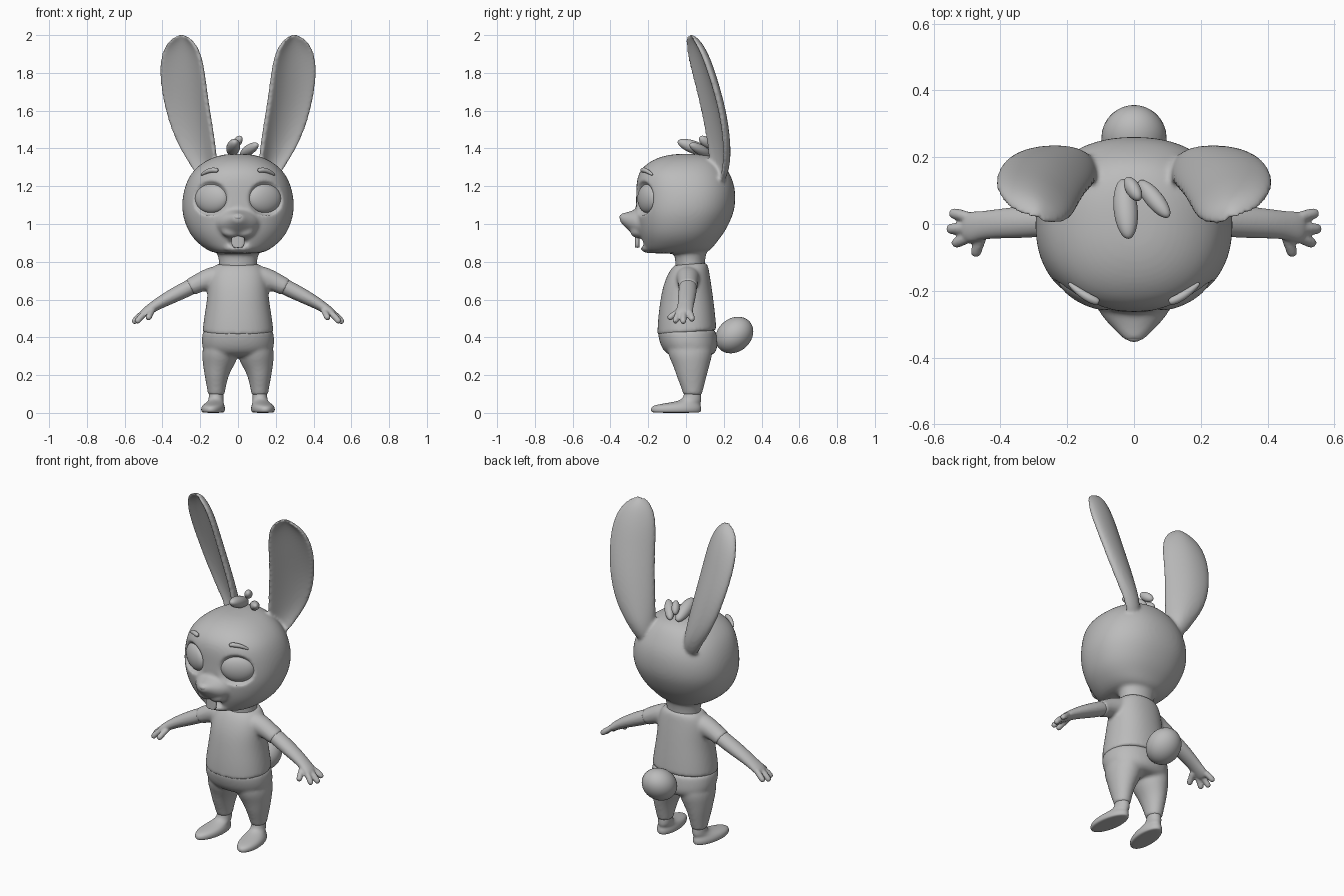
import bpy, bmesh
from math import sin, cos, pi, copysign
from mathutils import Vector, Matrix, Euler

cube = bpy.data.objects.get("Cube")
if cube:
    bpy.data.objects.remove(cube, do_unlink=True)

grey = bpy.data.materials.new("plain_grey")
grey.use_nodes = True
grey.diffuse_color = (0.5, 0.5, 0.5, 1)
grey.node_tree.nodes["Principled BSDF"].inputs["Base Color"].default_value = (0.5, 0.5, 0.5, 1)
SIDES = (1, -1)


def ring(c, u, v, n=24, power=2.0):
    """Superellipse of points around c with half axes u and v."""
    c, u, v = Vector(c), Vector(u) * 1.01, Vector(v) * 1.01
    pts = []
    for i in range(n):
        a = 2 * pi * i / n
        ca, sa = cos(a), sin(a)
        pts.append(c + u * copysign(abs(ca) ** (2 / power), ca) + v * copysign(abs(sa) ** (2 / power), sa))
    return pts


def loft(bm, rings):
    """Closed skin through rings of equal point count."""
    rows = [[bm.verts.new(p) for p in r] for r in rings]
    n = len(rows[0])
    for a, b in zip(rows, rows[1:]):
        for i in range(n):
            bm.faces.new((a[i], a[(i + 1) % n], b[(i + 1) % n], b[i]))
    bm.faces.new(rows[0][::-1])
    bm.faces.new(rows[-1])


def upright(bm, rows, power=2.0, tilt=0.0):
    """Loft of level rings given as (z, x, y, half width, half depth)."""
    loft(bm, [ring((x, y, z), (rx, 0, 0), (0, ry, tilt * ry), power=power) for z, x, y, rx, ry in rows])


def tube(bm, pts, radii):
    """Round-ended tube along a path."""
    pts = [Vector(p) for p in pts]
    d0, d1 = (pts[1] - pts[0]).normalized(), (pts[-1] - pts[-2]).normalized()
    pts = [pts[0] - d0 * radii[0] * 0.6] + pts + [pts[-1] + d1 * radii[-1] * 0.6]
    radii = [radii[0] * 0.6] + list(radii) + [radii[-1] * 0.6]
    rings = []
    for i, (p, r) in enumerate(zip(pts, radii)):
        t = (pts[min(i + 1, len(pts) - 1)] - pts[max(i - 1, 0)]).normalized()
        u = t.cross(Vector((0, 0.3, 1))).normalized()
        rings.append(ring(p, u * r, t.cross(u) * r, n=10))
    loft(bm, rings)


def ball(bm, c, r, rot=(0, 0, 0)):
    m = Matrix.Translation(c) @ Euler(rot).to_matrix().to_4x4() @ Matrix.Diagonal((*r, 1))
    bmesh.ops.create_uvsphere(bm, u_segments=32, v_segments=20, radius=1, matrix=m)


def finish(name, bm, subsurf=0, voxel=0, smooth=0, cutter=None):
    """Turn the bmesh into a smooth object, fusing its parts when voxel is set."""
    bmesh.ops.recalc_face_normals(bm, faces=bm.faces)
    me = bpy.data.meshes.new(name)
    bm.to_mesh(me)
    bm.free()
    ob = bpy.data.objects.new(name, me)
    bpy.context.collection.objects.link(ob)

    def fuse():
        mod = ob.modifiers.new("fuse", "REMESH")
        mod.mode, mod.voxel_size, mod.use_smooth_shade = "VOXEL", voxel, True

    if subsurf:
        mod = ob.modifiers.new("rounding", "SUBSURF")
        mod.levels = mod.render_levels = subsurf
    if voxel:
        fuse()
    if cutter:
        mod = ob.modifiers.new("cut", "BOOLEAN")
        mod.operation, mod.object, mod.solver = "DIFFERENCE", cutter, "EXACT"
        fuse()
    if smooth:
        mod = ob.modifiers.new("soften", "SMOOTH")
        mod.factor, mod.iterations = 0.5, smooth
    if cutter:
        graph = bpy.context.evaluated_depsgraph_get()
        baked = bpy.data.meshes.new_from_object(ob.evaluated_get(graph))
        ob.modifiers.clear()
        ob.data = baked
        bpy.data.objects.remove(cutter, do_unlink=True)
    ob.data.materials.clear()
    ob.data.materials.append(grey)
    ob.data.shade_smooth()
    return ob


# Head: skull, neck, pointed muzzle and ears fused, with eye sockets and an open mouth
bm = bmesh.new()
skull = [(.842, -.055, .10, .13), (.855, -.045, .155, .172), (.90, -.036, .215, .195), (.95, -.025, .257, .225),
         (1.02, -.013, .286, .25), (1.08, -.004, .297, .262), (1.15, 0, .293, .263), (1.22, -.005, .274, .258),
         (1.28, -.012, .241, .236), (1.33, -.003, .182, .193), (1.36, .01, .115, .135), (1.372, .01, .05, .06)]
upright(bm, [(z, 0, y, rx, ry) for z, y, rx, ry in skull], power=2.25)
upright(bm, [(z, 0, .022, r, r * .78) for z, r in ((.73, .1), (.78, .1), (.82, .102), (.86, .115), (.9, .12))])
muzzle = [(-.17, 1.0, .155, .105), (-.25, 1.008, .113, .078), (-.29, 1.01, .086, .058), (-.322, 1.022, .053, .038),
          (-.344, 1.03, .033, .025), (-.352, 1.032, .018, .014)]
loft(bm, [ring((0, y, z), (rx, 0, 0), (0, 0, rz)) for y, z, rx, rz in muzzle])
ball(bm, (0, -.188, .875), (.085, .055, .03))
for s in SIDES:
    ball(bm, (s * .04, -.25, .958), (.05, .045, .032), (0, s * -.2, 0))

# Ear cross-section: (across, depth) with a rolled rim and a hollow front
section = [(-1, .004), (-.89, -.018), (-.72, -.004), (-.35, .014), (0, .018), (.35, .014), (.72, -.004),
           (.89, -.018), (1, .004), (.8, .034), (.4, .056), (0, .064), (-.4, .056), (-.8, .034)]
# Ear stations: z, inner edge x y, outer edge x y, depth scale
ear = [(1.2, .11, .13, .19, .18, .7), (1.3, .11, .132, .245, .21, 1), (1.4, .117, .122, .31, .215, 1),
       (1.5, .13, .105, .355, .208, 1), (1.62, .15, .082, .392, .187, 1), (1.75, .167, .05, .415, .15, 1),
       (1.85, .181, .025, .417, .115, 1), (1.92, .202, .01, .4, .085, .9), (1.965, .232, .004, .372, .055, .8),
       (1.992, .265, .004, .338, .03, .6), (2.004, .288, .008, .315, .02, .3)]
for s in SIDES:
    rings = []
    for z, ix, iy, ox, oy, k in ear:
        a, b = Vector((ix, iy, z)), Vector((ox, oy, z))
        half = (b - a) / 2
        back = Vector((-half.y, half.x, 0)).normalized()
        pts = [(a + b) / 2 + half * u * 1.03 + back * d * k for u, d in section]
        rings.append([Vector((s * p.x, p.y, p.z)) for p in pts])
    loft(bm, rings)

hollows = bmesh.new()
ball(hollows, (0, -.285, .9), (.078, .085, .03))
for s in SIDES:
    ball(hollows, (s * .146, -.226, 1.135), (.108, .03, .09), (0, 0, s * .47))
cutter = finish("face_cutter", hollows)
cutter.hide_render = True
finish("head", bm, subsurf=2, voxel=.008, smooth=6, cutter=cutter)

# Nose and front teeth
bm = bmesh.new()
ball(bm, (0, -.337, 1.036), (.025, .016, .015), (.3, 0, 0))
finish("nose", bm)
bm = bmesh.new()
upright(bm, [(z, 0, -.258, r, .012) for z, r in ((.874, .02), (.88, .03), (.9, .036), (.94, .034), (.95, .03))], power=3)
finish("front_teeth", bm, subsurf=2)

# Eyes and eyebrows
for s, side in zip(SIDES, ("left", "right")):
    bm = bmesh.new()
    ball(bm, (s * .14, -.2, 1.135), (.096, .042, .078), (0, 0, s * .47))
    finish(side + "_eye", bm)
    bm = bmesh.new()
    tube(bm, [(s * .112, -.232, 1.284), (s * .135, -.222, 1.287), (s * .165, -.203, 1.279), (s * .192, -.18, 1.262)],
         (.013, .014, .012, .007))
    finish(side + "_eyebrow", bm, subsurf=2)

# Hair tuft of three locks
locks = [((-.025, .045, 1.405), (.036, .095, .034), (-.35, 0, .1)),
         ((.06, .075, 1.394), (.027, .075, .027), (-.4, .2, .6)),
         ((-.003, .105, 1.435), (.022, .045, .025), (-.6, .2, .4))]
bm = bmesh.new()
for c, r, rot in locks:
    ball(bm, c, r, rot)
finish("hair_tuft", bm)

# Shirt with short sleeves
bm = bmesh.new()
upright(bm, [(.42, 0, .005, .187, .156), (.43, 0, .005, .188, .156), (.5, 0, .003, .18, .152),
             (.6, 0, .003, .163, .14), (.68, 0, .005, .158, .127)] +
        [(.74, 0, .012, .148, .11), (.77, 0, .019, .13, .098), (.785, 0, .022, .115, .086), (.79, 0, .022, .106, .08)],
        power=2.2, tilt=.08)
for s in SIDES:
    loft(bm, [ring((s * x, .01, z), (s * .47 * r, 0, .88 * r), (0, w, 0))
              for x, z, r, w in ((.06, .72, .07, .07), (.12, .714, .066, .065), (.17, .702, .056, .056),
                                 (.22, .682, .048, .052), (.25, .666, .047, .052), (.258, .662, .045, .05))])
finish("shirt", bm, subsurf=2, voxel=.01, smooth=4)

# Arms with three fingers and a thumb
fingers = [((.49, .018, .535), (.52, .028, .515), (.542, .032, .495)),
           ((.5, -.012, .53), (.53, -.014, .505), (.55, -.015, .482)),
           ((.49, -.038, .53), (.518, -.05, .505), (.533, -.057, .485)),
           ((.455, -.035, .54), (.467, -.065, .52), (.474, -.087, .503))]
for s, side in zip(SIDES, ("left", "right")):
    bm = bmesh.new()
    loft(bm, [ring((s * x, y, z), (s * .45 * r, 0, .89 * r), (0, w, 0))
              for x, y, z, r, w in ((.2, .01, .692, .04, .045), (.25, .01, .667, .042, .047), (.3, .008, .642, .041, .048),
                                    (.36, .004, .612, .037, .047), (.42, 0, .58, .031, .043), (.46, -.005, .554, .027, .043),
                                    (.49, -.01, .534, .024, .048), (.515, -.012, .516, .017, .04))])
    for path in fingers:
        tube(bm, [(s * x, y, z) for x, y, z in path], (.018, .017, .018))
    finish(side + "_arm", bm, subsurf=2, voxel=.006, smooth=4)

# Trousers
bm = bmesh.new()
upright(bm, [(.45, 0, .004, .177, .148), (.425, 0, .005, .188, .155), (.38, 0, .012, .192, .153), (.34, 0, .02, .188, .146),
             (.31, 0, .025, .17, .125), (.295, 0, .025, .13, .08)], power=2.2)
for s in SIDES:
    upright(bm, [(z, s * x, y, rx, ry) for z, x, y, rx, ry in
                 ((.38, .094, .02, .088, .12), (.31, .094, .022, .097, .118), (.27, .099, .026, .088, .103),
                  (.23, .108, .029, .074, .089), (.19, .114, .03, .061, .078), (.13, .115, .034, .049, .058),
                  (.1, .115, .035, .044, .05), (.092, .115, .035, .043, .049))])
finish("trousers", bm, subsurf=2, voxel=.01, smooth=5)

# Feet, turned out a little
for s, side in zip(SIDES, ("left", "right")):
    bm = bmesh.new()
    loft(bm, [ring((s * x, y, z), (s * rx, rx * .12, 0), (-s * ry * .12, ry, 0)) for z, x, y, rx, ry in
              ((0, .132, -.052, .05, .12), (.006, .132, -.053, .06, .132), (.026, .132, -.053, .062, .134),
               (.042, .13, -.047, .055, .122), (.053, .123, -.008, .045, .084), (.066, .117, .028, .039, .053),
               (.09, .115, .035, .038, .045), (.13, .115, .035, .036, .043))])
    finish(side + "_foot", bm, subsurf=2)

# Round tail tilted up behind
bm = bmesh.new()
ball(bm, (0, .256, .412), (.098, .108, .088), (.7, 0, 0))
finish("tail", bm)
